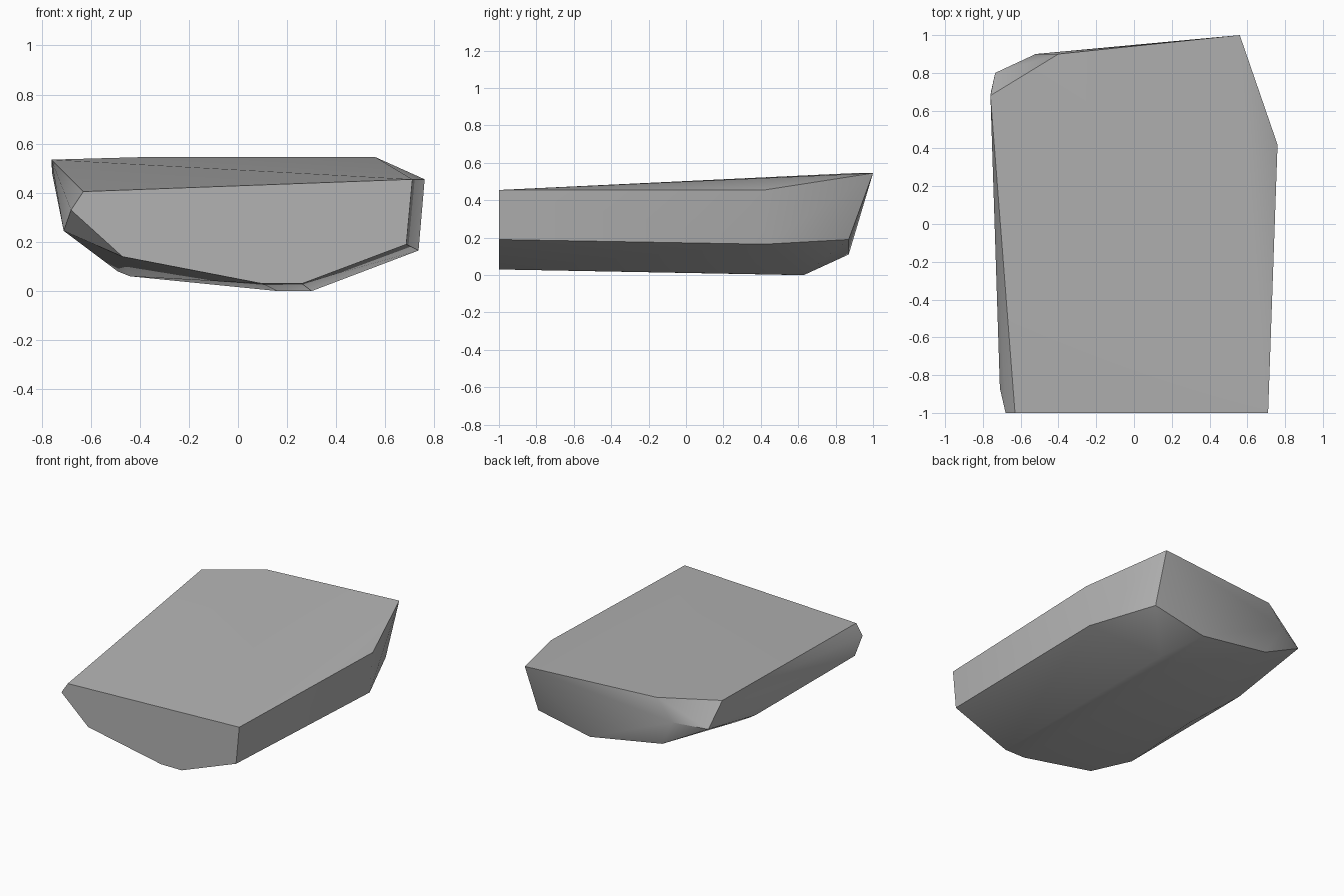
import bpy
import bmesh
import math

# Remove the default cube
cube = bpy.data.objects.get("Cube")
if cube:
    bpy.data.objects.remove(cube, do_unlink=True)


def make_material(name, value):
    """Plain grey material, the same in viewport and render."""
    mat = bpy.data.materials.new(name)
    mat.use_nodes = True
    colour = (value, value, value, 1.0)
    mat.diffuse_color = colour
    mat.node_tree.nodes["Principled BSDF"].inputs["Base Color"].default_value = colour
    return mat


def make_hull(name, points, mat, sharp_degrees):
    """Wrap a faceted stone skin around a few corner points."""
    bm = bmesh.new()
    for point in points:
        bm.verts.new(point)
    bmesh.ops.convex_hull(bm, input=bm.verts[:])
    loose = [v for v in bm.verts if not v.link_faces]
    bmesh.ops.delete(bm, geom=loose, context="VERTS")
    # Merge coplanar triangles such as the cut front end
    bmesh.ops.dissolve_limit(bm, angle_limit=math.radians(0.5),
                             verts=bm.verts[:], edges=bm.edges[:])
    bmesh.ops.recalc_face_normals(bm, faces=bm.faces[:])
    mesh = bpy.data.meshes.new(name)
    bm.to_mesh(mesh)
    bm.free()
    mesh.materials.append(mat)
    obj = bpy.data.objects.new(name, mesh)
    bpy.context.collection.objects.link(obj)
    bpy.ops.object.select_all(action="DESELECT")
    obj.select_set(True)
    bpy.context.view_layer.objects.active = obj
    bpy.ops.object.shade_smooth_by_angle(angle=math.radians(sharp_degrees))
    return obj


# Flat front end, as an outline in x and z
front_outline = [(-0.63, 0.405), (0.71, 0.455), (0.685, 0.19), (0.26, 0.03),
                 (0.10, 0.03), (-0.47, 0.14), (-0.68, 0.33)]
front_end = [(x, -1.0, z) for x, z in front_outline]

# Rim of the gently sloping top
top_rim = [(0.76, 0.42, 0.455), (0.56, 1.0, 0.545),
           (-0.40, 0.90, 0.545), (-0.76, 0.68, 0.535)]

# Steep left side and undercut back corner
left_side = [(0.735, 0.42, 0.165), (0.545, 0.87, 0.19)]

# Chipped right side
right_side = [(-0.71, -0.87, 0.245), (-0.705, 0.23, 0.245),
              (-0.757, 0.70, 0.48), (-0.735, 0.80, 0.37)]

# Tapering back end
back_end = [(-0.52, 0.90, 0.40), (-0.41, 0.85, 0.20), (0.14, 0.87, 0.11)]

# Keel-like underside
underside = [(0.30, 0.63, 0.0), (0.16, 0.60, 0.0),
             (-0.44, 0.05, 0.06), (-0.49, 0.0, 0.08)]

stone = make_material("stone grey", 0.45)
make_hull("stone_slab",
          front_end + top_rim + left_side + right_side + back_end + underside,
          stone, 30)
